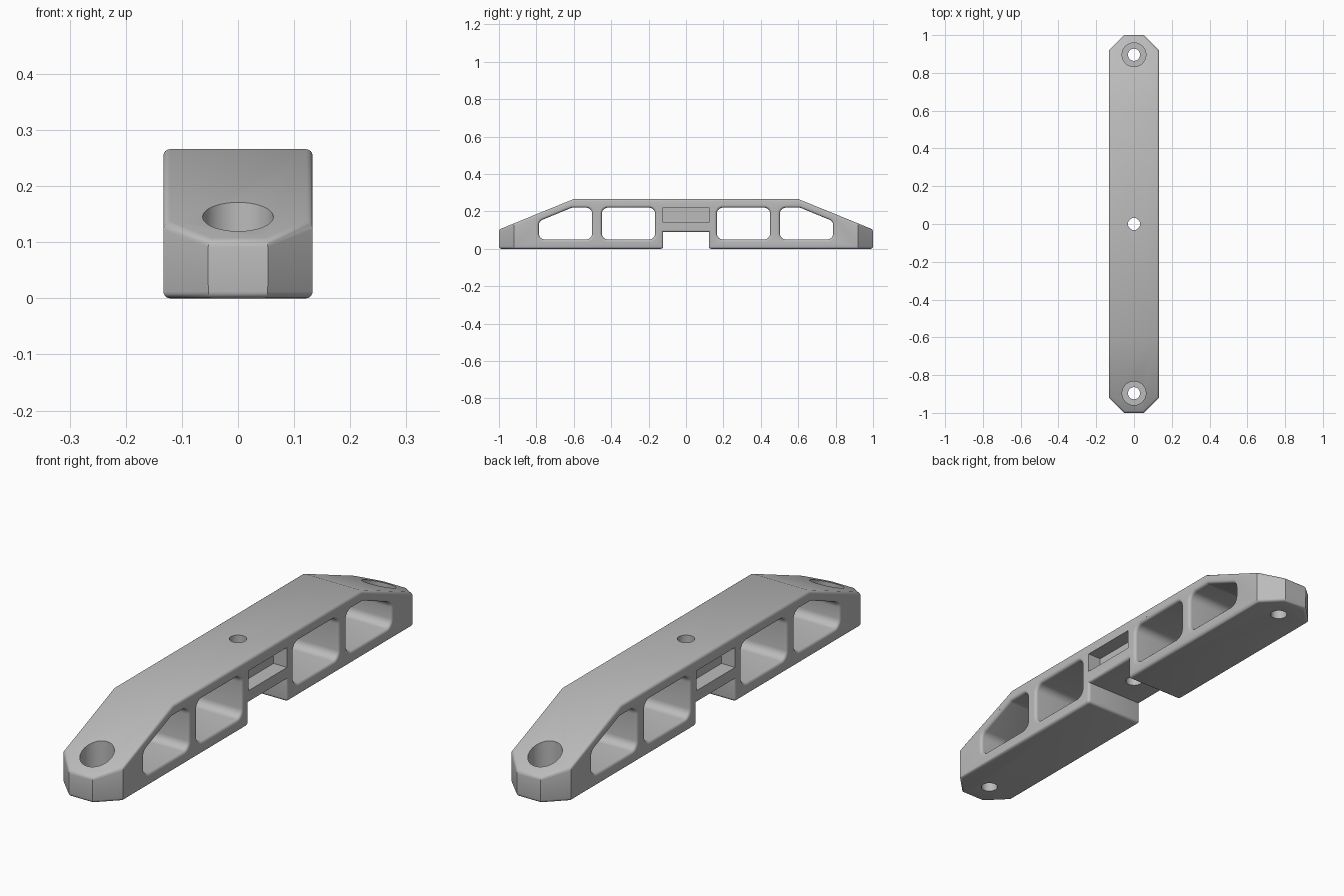
import bpy, bmesh
from math import sin, cos, pi, radians
from mathutils import Vector

cube = bpy.data.objects.get("Cube")
if cube:
    bpy.data.objects.remove(cube, do_unlink=True)

W, H, NOTCH, FILLET = 0.133, 0.266, 0.122, 0.012

grey = bpy.data.materials.new("plain grey")
grey.use_nodes = True
grey.diffuse_color = (0.5, 0.5, 0.5, 1)
grey.node_tree.nodes["Principled BSDF"].inputs["Base Color"].default_value = (0.5, 0.5, 0.5, 1)


def add_object(name, bm):
    bmesh.ops.recalc_face_normals(bm, faces=bm.faces[:])
    mesh = bpy.data.meshes.new(name)
    bm.to_mesh(mesh)
    bm.free()
    mesh.materials.append(grey)
    obj = bpy.data.objects.new(name, mesh)
    bpy.context.collection.objects.link(obj)
    return obj


def loft(bm, rings):
    """Closed solid through matching rings of points."""
    loops = [[bm.verts.new(p) for p in ring] for ring in rings]
    for a, b in zip(loops, loops[1:]):
        for i in range(len(a)):
            j = (i + 1) % len(a)
            bm.faces.new((a[i], a[j], b[j], b[i]))
    bm.faces.new(loops[0][::-1])
    bm.faces.new(loops[-1])


def rounded(corners, r, grow=0.0, steps=6):
    """Counter-clockwise outline with filleted corners, offset outward by grow."""
    pts = []
    for i, c in enumerate(corners):
        p = Vector(c)
        a = (p - Vector(corners[i - 1])).normalized()
        b = (Vector(corners[(i + 1) % len(corners)]) - p).normalized()
        na, nb = Vector((a.y, -a.x)), Vector((b.y, -b.x))
        centre = p - (na + nb) * r / (1 + na.dot(nb))
        for k in range(steps + 1):
            n = na.slerp(nb, k / steps)
            pts.append(centre + n * (r + grow))
    return pts


def window(bm, corners, side):
    """Through opening with rounded rims; side mirrors it along y."""
    flare = [(W + 0.02, FILLET)]
    for k in range(6):
        t = k / 5 * pi / 2
        flare.append((W - FILLET * (1 - cos(t)), FILLET * (1 - sin(t))))
    stations = flare + [(-x, g) for x, g in reversed(flare)]
    loft(bm, [[(x, side * p.x, p.y) for p in rounded(corners, 0.032, g)]
              for x, g in stations])


def bore(bm, y, r, z0, z1, n=48):
    loft(bm, [[(r * cos(2 * pi * i / n), y + r * sin(2 * pi * i / n), z)
               for i in range(n)] for z in (z0, z1)])


def box(bm, x0, x1, y, z0, z1):
    loft(bm, [[(x, -y, z0), (x, y, z0), (x, y, z1), (x, -y, z1)] for x in (x0, x1)])


# Body: side profile with bottom notch, extruded across the width
half = [(NOTCH, 0.09), (NOTCH, 0), (1, 0), (1, 0.103), (0.6, H)]
profile = half + [(-y, z) for y, z in reversed(half)]
bm = bmesh.new()
loft(bm, [[(x, y, z) for y, z in profile] for x in (-W, W)])

# Corner cuts at both ends
for sx in (-1, 1):
    for sy in (-1, 1):
        cut = bmesh.ops.bisect_plane(
            bm, geom=bm.verts[:] + bm.edges[:] + bm.faces[:], dist=1e-5,
            plane_co=(sx * W, sy * 0.92, 0), plane_no=(sx, sy, 0), clear_outer=True)
        rim = [e for e in cut["geom_cut"] if isinstance(e, bmesh.types.BMEdge)]
        bmesh.ops.holes_fill(bm, edges=rim, sides=0)


# Soften the outline edges, keeping end uprights, ridges and notch corners crisp
def is_soft(e):
    d = (e.verts[0].co - e.verts[1].co).normalized()
    m = (e.verts[0].co + e.verts[1].co) / 2
    if abs(d.z) > 0.99:
        return abs(m.y) < 0.5
    if abs(d.x) > 0.99:
        return abs(m.y) > 0.9 or m.z < 0.01
    return True


bmesh.ops.bevel(bm, geom=[e for e in bm.edges if is_soft(e)], offset=FILLET,
                offset_type='OFFSET', segments=4, profile=0.5, affect='EDGES',
                clamp_overlap=False)
body = add_object("handle_body", bm)

# Openings: windows, screw holes and the shallow pockets in each side
inner = [(0.165, 0.05), (0.45, 0.05), (0.45, 0.22), (0.165, 0.22)]
outer = [(0.502, 0.05), (0.787, 0.05), (0.787, 0.147), (0.61, 0.22), (0.502, 0.22)]
cutters = []
for side in (-1, 1):
    for label, shape in (("inner", inner), ("outer", outer)):
        bm = bmesh.new()
        window(bm, shape, side)
        cutters.append(add_object(label + "_window_cutter", bm))
    bm = bmesh.new()
    bore(bm, side * 0.896, 0.063, 0.05, 0.4)
    cutters.append(add_object("screw_head_cutter", bm))
    bm = bmesh.new()
    bore(bm, side * 0.896, 0.032, -0.1, 0.1)
    cutters.append(add_object("screw_hole_cutter", bm))
    bm = bmesh.new()
    box(bm, side * (W - 0.06), side * (W + 0.05), NOTCH, 0.14, 0.22)
    cutters.append(add_object("pocket_cutter", bm))
bm = bmesh.new()
bore(bm, 0, 0.032, -0.1, 0.4)
cutters.append(add_object("centre_hole_cutter", bm))

for cutter in cutters:
    cutter.hide_render = True
    mod = body.modifiers.new(cutter.name, 'BOOLEAN')
    mod.operation, mod.solver, mod.object = 'DIFFERENCE', 'EXACT', cutter

# Bake the cuts, then remove the helpers
bpy.context.view_layer.update()
baked = bpy.data.meshes.new_from_object(body.evaluated_get(bpy.context.evaluated_depsgraph_get()))
body.modifiers.clear()
body.data = baked
for cutter in cutters:
    bpy.data.objects.remove(cutter, do_unlink=True)
baked.materials.clear()
baked.materials.append(grey)

bpy.ops.object.select_all(action='DESELECT')
body.select_set(True)
bpy.context.view_layer.objects.active = body
bpy.ops.object.shade_smooth_by_angle(angle=radians(30))
